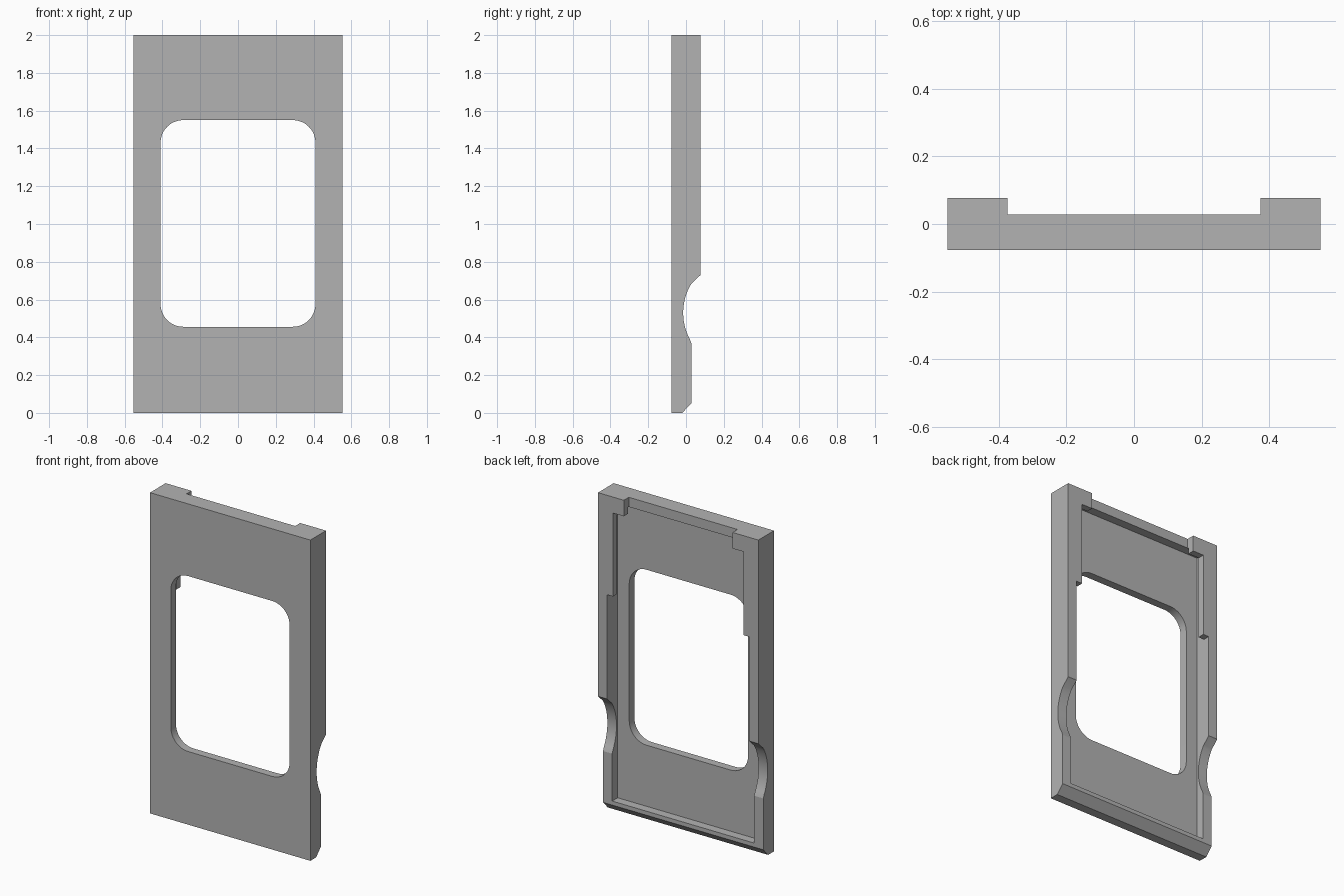
import bpy, bmesh, math
from mathutils import Vector

cube = bpy.data.objects.get("Cube")
if cube:
    bpy.data.objects.remove(cube, do_unlink=True)

grey = bpy.data.materials.new("plain grey")
grey.use_nodes = True
colour = (0.45, 0.45, 0.45, 1)
grey.diffuse_color = colour
grey.node_tree.nodes["Principled BSDF"].inputs["Base Color"].default_value = colour


def prism(name, points, shift):
    """Extrude a closed outline of 3D points along a vector."""
    bm = bmesh.new()
    face = bm.faces.new([bm.verts.new(p) for p in points])
    moved = bmesh.ops.extrude_face_region(bm, geom=[face])["geom"]
    bmesh.ops.translate(bm, vec=Vector(shift),
                        verts=[v for v in moved if isinstance(v, bmesh.types.BMVert)])
    bmesh.ops.recalc_face_normals(bm, faces=bm.faces)
    mesh = bpy.data.meshes.new(name)
    bm.to_mesh(mesh)
    bm.free()
    mesh.materials.append(grey)
    obj = bpy.data.objects.new(name, mesh)
    bpy.context.collection.objects.link(obj)
    return obj


def cut(target, outline, y0, y1):
    """Cut an x-z outline out of the target between two depths."""
    tool = prism("cutter", [(x, y0, z) for x, z in outline], (0, y1 - y0, 0))
    tool.hide_render = True
    mod = target.modifiers.new("cut", 'BOOLEAN')
    mod.operation = 'DIFFERENCE'
    mod.solver = 'EXACT'
    mod.object = tool
    bpy.context.view_layer.objects.active = target
    bpy.ops.object.modifier_apply(modifier=mod.name)
    bpy.data.objects.remove(tool, do_unlink=True)


def mirrored(half):
    """Complete an outline from its right half."""
    return half + [(-x, z) for x, z in reversed(half)]


# Side profile with the chamfered foot and the finger groove
FRONT, BACK, RIM = -0.077, 0.077, 0.028
R, CY, CZ = 0.295, 0.28, 0.53
side = [(FRONT, 0), (-0.02, 0), (RIM, 0.05), (RIM, 0.37)]
for i in range(1, 24):
    a = math.radians(-31 + 62 * i / 24)
    side.append((CY - R * math.cos(a), CZ + R * math.sin(a)))
side += [(0.03, 0.685), (BACK, 0.73), (BACK, 2), (FRONT, 2)]
W = 0.553
frame = prism("frame", [(-W, y, z) for y, z in side], (2 * W, 0, 0))

# Recess with undercut rails
cut(frame, mirrored([(0.49, 0.075), (0.49, 1.94)]), -0.026, 0.035)

# Stepped opening at the back, running out through the top edge
cut(frame, mirrored([(0.49, 0.075), (0.49, 1.38), (0.45, 1.38), (0.45, 1.9),
                     (0.375, 1.9), (0.375, 2.1)]), RIM, 0.2)

# Rounded window
window = []
HX, HZ, RAD = 0.41, 0.547, 0.12
for k, (sx, sz) in enumerate([(1, 1), (-1, 1), (-1, -1), (1, -1)]):
    for i in range(13):
        a = math.radians(90 * k + 7.5 * i)
        window.append((sx * (HX - RAD) + RAD * math.cos(a),
                       1.003 + sz * (HZ - RAD) + RAD * math.sin(a)))
cut(frame, window, -0.2, 0.2)

# Smooth arcs, crisp edges
bpy.ops.object.select_all(action='DESELECT')
frame.select_set(True)
bpy.context.view_layer.objects.active = frame
bpy.ops.object.shade_smooth_by_angle(angle=math.radians(20))
